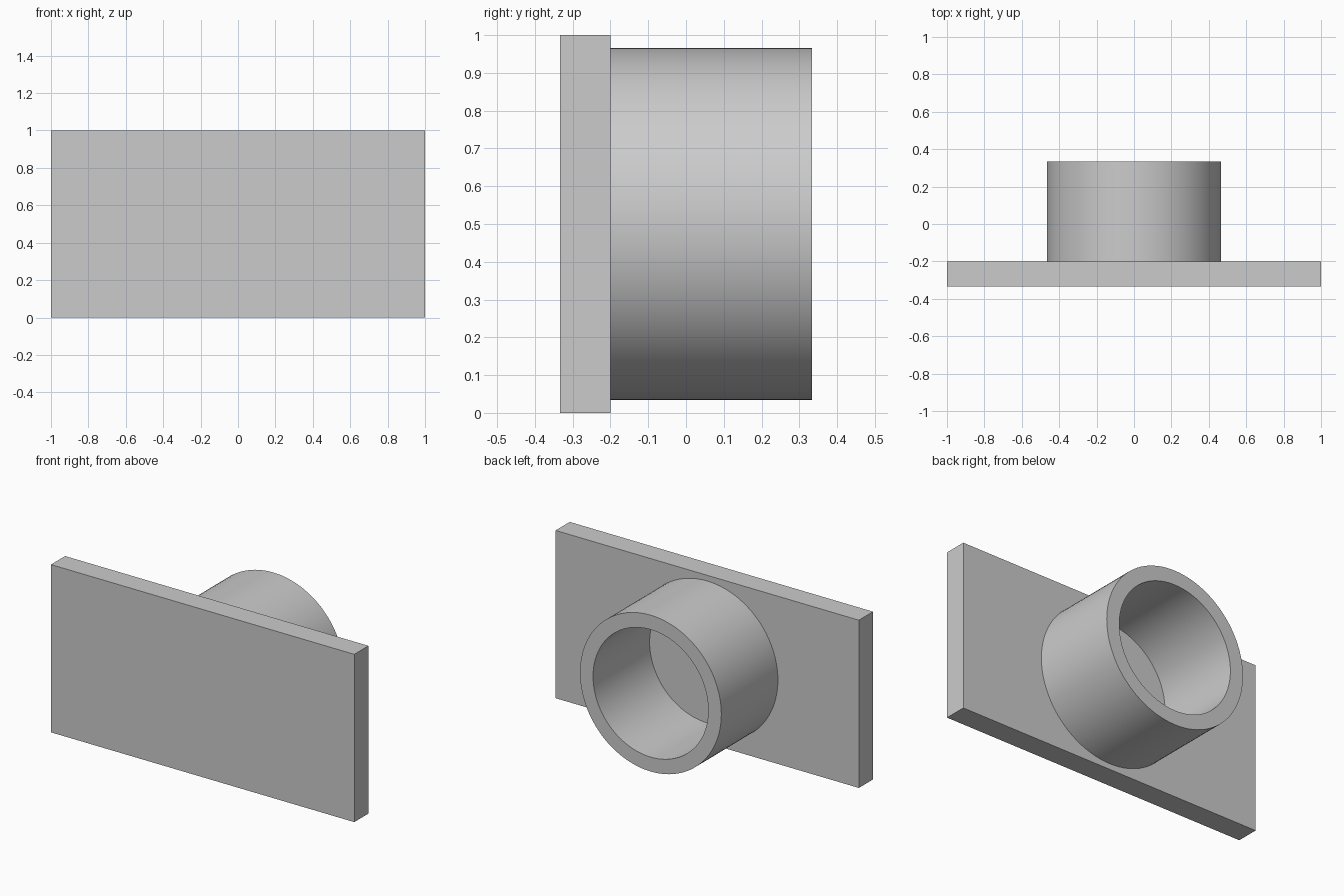
import bpy
import bmesh
import math
from mathutils import Matrix

cube = bpy.data.objects.get("Cube")
if cube:
    bpy.data.objects.remove(cube, do_unlink=True)

BACK, FRONT, PLATE_BACK = 0.333, -0.333, -0.2
OUTER, INNER, SEGMENTS = 0.466, 0.38, 96

grey = bpy.data.materials.new("light grey")
grey.use_nodes = True
colour = (0.6, 0.6, 0.6, 1)
grey.diffuse_color = colour
grey.node_tree.nodes["Principled BSDF"].inputs["Base Color"].default_value = colour


def add_part(name, bm):
    bmesh.ops.recalc_face_normals(bm, faces=bm.faces)
    mesh = bpy.data.meshes.new(name)
    bm.to_mesh(mesh)
    bm.free()
    mesh.materials.append(grey)
    part = bpy.data.objects.new(name, mesh)
    bpy.context.collection.objects.link(part)
    return part


# Flat rectangular mounting plate
bm = bmesh.new()
bmesh.ops.create_cube(bm, size=1)
bmesh.ops.scale(bm, vec=(2, PLATE_BACK - FRONT, 1), verts=bm.verts)
bmesh.ops.translate(bm, vec=(0, (PLATE_BACK + FRONT) / 2, 0.5), verts=bm.verts)
add_part("mounting_plate", bm)

# Hollow collar: a rectangular wall section spun around the y axis
bm = bmesh.new()
section = [(OUTER, PLATE_BACK), (OUTER, BACK), (INNER, BACK), (INNER, PLATE_BACK)]
verts = [bm.verts.new((r, y, 0)) for r, y in section]
edges = [bm.edges.new((verts[i], verts[i + 1])) for i in range(3)]
bmesh.ops.spin(bm, geom=verts + edges, cent=(0, 0, 0), axis=(0, 1, 0),
               angle=math.tau, steps=SEGMENTS, use_merge=True)
bmesh.ops.remove_doubles(bm, verts=bm.verts, dist=0.0001)
bm.transform(Matrix.Translation((0, 0, 0.5)))
# Open seam against the plate: make sure the walls face outward
bmesh.ops.holes_fill(bm, edges=[], sides=0)
collar = add_part("collar", bm)

bpy.ops.object.select_all(action="DESELECT")
collar.select_set(True)
bpy.context.view_layer.objects.active = collar
bpy.ops.object.shade_smooth_by_angle(angle=math.radians(30))
